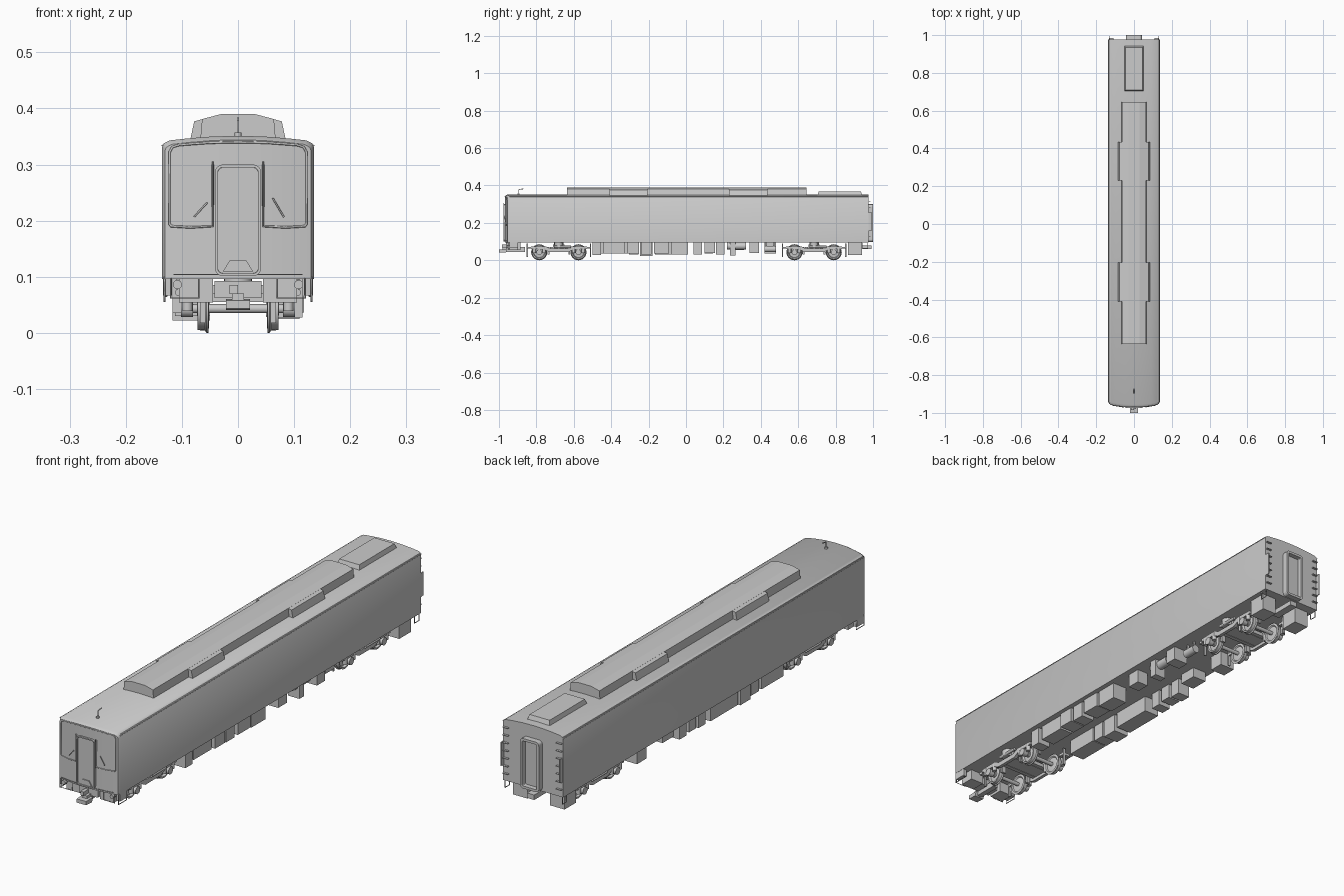
import bpy, bmesh, math
from mathutils import Vector, Matrix


def finish(name, bm, smooth=False):
    bmesh.ops.recalc_face_normals(bm, faces=bm.faces)
    me = bpy.data.meshes.new(name)
    bm.to_mesh(me)
    bm.free()
    ob = bpy.data.objects.new(name, me)
    bpy.context.collection.objects.link(ob)
    if smooth:
        bpy.ops.object.select_all(action='DESELECT')
        ob.select_set(True)
        bpy.context.view_layer.objects.active = ob
        bpy.ops.object.shade_smooth_by_angle(angle=math.radians(35))
    return ob


def box(name, x0, x1, y0, y1, z0, z1):
    bm = bmesh.new()
    bmesh.ops.create_cube(bm, size=1)
    for v in bm.verts:
        v.co = ((x0 + x1) / 2 + v.co.x * (x1 - x0), (y0 + y1) / 2 + v.co.y * (y1 - y0),
                (z0 + z1) / 2 + v.co.z * (z1 - z0))
    return finish(name, bm)


def prism(name, pts, a, b, axis='y'):
    # outline in (x,z) pushed along y, or in (y,z) pushed along x
    bm = bmesh.new()
    rings = [[bm.verts.new((p, t, q) if axis == 'y' else (t, p, q)) for p, q in pts] for t in (a, b)]
    bm.faces.new(rings[0])
    bm.faces.new(rings[1])
    n = len(pts)
    for i in range(n):
        bm.faces.new((rings[0][i], rings[0][(i + 1) % n], rings[1][(i + 1) % n], rings[1][i]))
    return finish(name, bm)


def lathe(name, profile, center, axis='X', segs=28):
    # profile: (radius, position along axis)
    bm = bmesh.new()
    vs = [bm.verts.new((r, 0, h)) for r, h in profile]
    es = [bm.edges.new((vs[i], vs[i + 1])) for i in range(len(vs) - 1)]
    bmesh.ops.spin(bm, geom=vs + es, cent=(0, 0, 0), axis=(0, 0, 1), angle=2 * math.pi, steps=segs)
    bmesh.ops.remove_doubles(bm, verts=bm.verts, dist=1e-5)
    rot = {'X': Matrix.Rotation(math.pi / 2, 4, 'Y'), 'Y': Matrix.Rotation(-math.pi / 2, 4, 'X'),
           'Z': Matrix.Identity(4)}[axis]
    bmesh.ops.transform(bm, matrix=Matrix.Translation(center) @ rot, verts=bm.verts)
    return finish(name, bm, True)


def cyl(name, r, length, center, axis='X'):
    h = length / 2
    return lathe(name, [(0, -h), (r, -h), (r, h), (0, h)], center, axis, 20)


def tube(name, pts, r=0.0012, closed=False):
    cu = bpy.data.curves.new(name, 'CURVE')
    cu.dimensions = '3D'
    cu.bevel_depth = r
    cu.bevel_resolution = 1
    cu.use_fill_caps = True
    sp = cu.splines.new('POLY')
    sp.points.add(len(pts) - 1)
    for p, c in zip(sp.points, pts):
        p.co = (*c, 1)
    sp.use_cyclic_u = closed
    ob = bpy.data.objects.new(name, cu)
    bpy.context.collection.objects.link(ob)
    return ob


def rounded(hw, z0, z1, r):
    out = []
    for cx, cz, a0 in ((hw - r, z1 - r, 0), (r - hw, z1 - r, 90), (r - hw, z0 + r, 180), (hw - r, z0 + r, 270)):
        for k in range(6):
            a = math.radians(a0 + k * 18)
            out.append((cx + r * math.cos(a), cz + r * math.sin(a)))
    return out


def frame(name, hw, z0, z1, r, t, y0, y1):
    bm = bmesh.new()
    o, i = rounded(hw, z0, z1, r), rounded(hw - t, z0 + t, z1 - t, r - t)
    loops = [[bm.verts.new((x, y, z)) for x, z in p] for p, y in ((o, y0), (o, y1), (i, y1), (i, y0))]
    n = len(o)
    for k in range(4):
        A, B = loops[k], loops[(k + 1) % 4]
        for j in range(n):
            bm.faces.new((A[j], A[(j + 1) % n], B[(j + 1) % n], B[j]))
    return finish(name, bm)


def front_y(x):
    return -0.968 + 0.8 * x * x


# Body shell: arched roof section, bowed front with rounded edge
half = [(0.135, 0.332), (0.132, 0.338), (0.122, 0.343), (0.09, 0.3465), (0.045, 0.350)]
top = [(-x, z) for x, z in half] + [(0, 0.351)] + [(x, z) for x, z in reversed(half)]
top[-len(half):] = [(x, z) for x, z in reversed(half)]
bm = bmesh.new()
rings = []
for kind in range(3):
    s = 0.965 if kind == 0 else 1.0
    row = []
    for x, z in top:
        y = (front_y(x), front_y(x) + 0.012, 0.977)[kind]
        row.append((bm.verts.new((x * s, y, z - (0.007 if kind == 0 else 0))),
                    bm.verts.new((x * s, y, 0.096))))
    rings.append(row)
n = len(top)
for A, B in zip(rings, rings[1:]):
    for i in range(n - 1):
        for k in (0, 1):
            bm.faces.new((A[i][k], A[i + 1][k], B[i + 1][k], B[i][k]))
    for i in (0, n - 1):
        bm.faces.new((A[i][0], A[i][1], B[i][1], B[i][0]))
for R in (rings[0], rings[-1]):
    for i in range(n - 1):
        bm.faces.new((R[i][0], R[i + 1][0], R[i + 1][1], R[i][1]))
finish("car_body", bm, True)
for s in (-1, 1):
    tube("roof_gutter", [(s * 0.135, -0.945, 0.334), (s * 0.135, 0.977, 0.334)], 0.0015)

# Roof cooling units
def roof_unit(name, w, wt, ztop, y0, y1, zs):
    prism(name, [(-w, 0.335), (-wt, zs), (-0.03, ztop), (0.03, ztop), (wt, zs), (w, 0.335)], y0, y1)

roof_unit("roof_unit_main", 0.068, 0.064, 0.390, -0.635, 0.645, 0.381)
for y0, y1 in ((-0.41, -0.205), (0.23, 0.435)):
    roof_unit("roof_unit_wide", 0.087, 0.078, 0.3895, y0, y1, 0.377)
rear = prism("roof_unit_rear", [(-0.052, 0.34), (-0.045, 0.368), (0.045, 0.368), (0.052, 0.34)], 0.70, 0.945)
for v in rear.data.vertices:
    if v.co.z > 0.36:
        v.co.y += 0.01 if v.co.y < 0.8 else -0.01
# Roof antenna
cyl("antenna_base", 0.006, 0.008, (0, -0.895, 0.353), 'Z')
tube("antenna", [(0, -0.895, 0.35), (0, -0.895, 0.378), (0, -0.87, 0.382)], 0.0022)

# Front door, windscreen surround, wipers
frame("front_door_frame", 0.041, 0.101, 0.300, 0.014, 0.005, -0.975, -0.96)
prism("front_door", rounded(0.036, 0.106, 0.295, 0.010), -0.970, -0.96)
prism("door_step_plate", [(-0.027, 0.109), (0.027, 0.109), (0.015, 0.129), (-0.015, 0.129)], -0.974, -0.965)
for s in (-1, 1):
    pts = [(0.045, 0.30), (0.045, 0.19), (0.085, 0.188), (0.119, 0.19), (0.122, 0.194), (0.122, 0.322),
           (0.117, 0.331), (0.105, 0.335), (0.05, 0.339), (0, 0.340)]
    tube("windscreen_surround", [(s * x, front_y(x), z) for x, z in pts], 0.0022)
    a, b = ((0.055, 0.23), (0.078, 0.207)) if s < 0 else ((0.062, 0.24), (0.082, 0.206))
    if s < 0:
        a, b = (0.055, 0.232), (0.078, 0.207)
    tube("wiper", [(s * x, front_y(x) - 0.004, z) for x, z in (a, b)], 0.0016)
    tube("door_handrail", [(s * 0.045, -0.974, z) for z in (0.19, 0.305)], 0.0012)
    # Corner steps and lamps below the cab
    tube("corner_rail", [(s * 0.131, y, z) for y, z in ((-0.95, 0.10), (-0.95, 0.056), (-0.90, 0.056), (-0.90, 0.10))], 0.002)
    box("corner_skirt", s * 0.118, s * 0.134, -0.945, -0.90, 0.067, 0.098)
    cyl("lamp", 0.008, 0.02, (s * 0.108, -0.952, 0.086), 'Y')
    tube("cab_step", [(s * x, -0.958, z) for x, z in ((0.12, 0.098), (0.12, 0.062), (0.07, 0.062), (0.07, 0.098))], 0.0015)
    box("underframe_block", s * 0.045, s * 0.105, -0.945, -0.885, 0.054, 0.098)
tube("front_sill_rail", [(x, front_y(x) - 0.003, 0.104) for x in (-0.115, -0.08, -0.04, 0, 0.04, 0.08, 0.115)], 0.0012)

# Couplers
box("coupler_beam", -0.042, 0.042, -0.955, -0.90, 0.062, 0.092)
box("coupler_shank", -0.011, 0.011, -0.98, -0.86, 0.045, 0.07)
prism("coupler_head", [(-1.0, 0.043), (-0.962, 0.041), (-0.955, 0.06), (-1.0, 0.058)], -0.021, 0.021, 'x')
box("coupler_plug", -0.015, 0, -0.985, -0.95, 0.069, 0.085)
box("rear_coupler", -0.016, 0.016, 0.88, 0.992, 0.06, 0.08)

# Rear gangway, rungs and corner plates
frame("gangway_frame", 0.042, 0.098, 0.300, 0.014, 0.010, 0.975, 1.0)
prism("gangway_door", rounded(0.034, 0.105, 0.292, 0.010), 0.97, 0.980)
for s in (-1, 1):
    for k in range(7):
        box("rear_rung", s * 0.108, s * 0.131, 0.977, 0.986, 0.125 + k * 0.031, 0.128 + k * 0.031)
    box("rear_corner_plate", s * 0.129, s * 0.133, 0.975, 0.995, 0.16, 0.255)
    tube("rear_step", [(s * 0.128, y, z) for y, z in ((0.972, 0.10), (0.972, 0.065), (0.945, 0.065), (0.945, 0.10))], 0.002)
    box("rear_equipment", s * 0.05, s * 0.115, 0.865, 0.94, 0.028, 0.098)

# Bogies
def bogie(c):
    box("bogie_bolster", -0.085, 0.085, c - 0.03, c + 0.03, 0.055, 0.085)
    cyl("bogie_pivot", 0.025, 0.03, (0, c, 0.09), 'Z')
    for d in (-0.105, 0.105):
        y = c + d
        cyl("axle", 0.008, 0.17, (0, y, 0.043))
        for s in (-1, 1):
            prof = [(0, 0.056), (0.012, 0.053), (0.030, 0.056), (0.034, 0.052), (0.043, 0.053), (0.043, 0.056),
                    (0.039, 0.059), (0.038, 0.072), (0.032, 0.072), (0.028, 0.064), (0.012, 0.066), (0.012, 0.073), (0, 0.073)]
            lathe("wheel", [(r, s * h) for r, h in prof], (0, y, 0.043))
            cyl("axle_box", 0.015, 0.022, (s * 0.091, y, 0.043))
            box("brake_block", s * 0.055, s * 0.072, y + (0.044 if d < 0 else -0.054), y + (0.054 if d < 0 else -0.044), 0.03, 0.07)
            for e in (-0.026, 0.026):
                cyl("axle_spring", 0.009, 0.032, (s * 0.09, y + e, 0.055), 'Z')
    for s in (-1, 1):
        side = [(0.15, 0.060), (0.15, 0.073), (0.07, 0.075), (0.045, 0.062), (-0.045, 0.062), (-0.07, 0.075),
                (-0.15, 0.073), (-0.15, 0.060), (-0.08, 0.058), (-0.05, 0.043), (0.05, 0.043), (0.08, 0.058)]
        prism("bogie_side", [(c + y, z) for y, z in side], s * 0.083, s * 0.097, 'x')
        for e in (-1, 1):
            box("rail_guard", s * 0.058, s * 0.068, c + e * 0.166, c + e * 0.172, 0.018, 0.09)
            box("guard_arm", s * 0.058, s * 0.09, c + e * 0.145, c + e * 0.172, 0.062, 0.072)
        cyl("air_spring", 0.022, 0.03, (s * 0.088, c, 0.082), 'Z')
        cyl("damper", 0.006, 0.09, (s * 0.106, c + 0.02, 0.072), 'Y')
    for d in (-0.04, 0.04):
        box("bogie_cross_member", -0.085, 0.085, c + d - 0.008, c + d + 0.008, 0.055, 0.07)

for c in (-0.68, 0.685):
    bogie(c)

# Underfloor equipment: inner x, outer x, y start, y end, bottom z
right_row = [(0.06, 0.115, -0.50, -0.455, 0.027), (0.05, 0.11, -0.44, -0.325, 0.036), (0.05, 0.118, -0.315, -0.25, 0.036),
             (0.055, 0.115, -0.24, -0.185, 0.032), (0.05, 0.118, -0.17, -0.09, 0.036), (0.05, 0.115, -0.08, 0.01, 0.03),
             (0.06, 0.11, 0.10, 0.155, 0.04), (0.05, 0.115, 0.34, 0.39, 0.04), (0.06, 0.11, 0.235, 0.265, 0.025)]
left_row = [(0.05, 0.117, -0.455, -0.315, 0.035), (0.05, 0.112, -0.305, -0.255, 0.03), (0.05, 0.117, -0.245, -0.18, 0.022),
            (0.05, 0.117, -0.165, 0.01, 0.03), (0.06, 0.115, 0.04, 0.085, 0.03), (0.06, 0.115, 0.10, 0.145, 0.036),
            (0.06, 0.115, 0.16, 0.205, 0.03), (0.05, 0.112, 0.235, 0.31, 0.055), (0.05, 0.117, 0.42, 0.48, 0.036)]
for s, row in ((1, right_row), (-1, left_row)):
    for xi, xo, y0, y1, z in row:
        box("underfloor_box", s * xi, s * xo, y0, y1, z, 0.098)
cyl("air_tank", 0.019, 0.10, (0.085, 0.27, 0.076), 'Y')
cyl("small_air_tank", 0.017, 0.06, (0.08, 0.45, 0.06), 'Y')
for y in (0.43, 0.47):
    box("tank_hanger", 0.076, 0.084, y - 0.004, y + 0.004, 0.06, 0.098)
